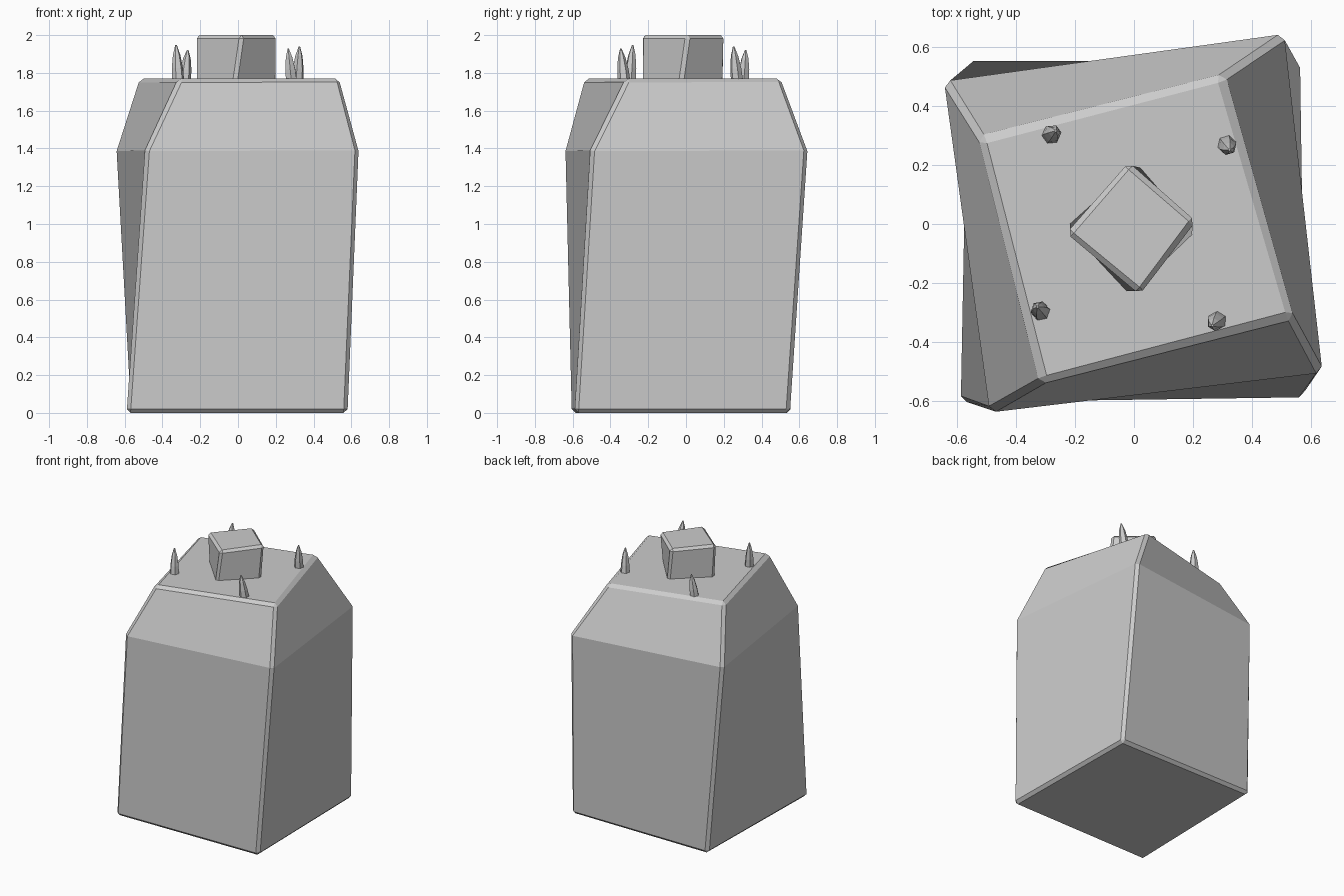
import bpy, bmesh, math
from mathutils import Vector

if "Cube" in bpy.data.objects:
    bpy.data.objects.remove(bpy.data.objects["Cube"])


def finish(bm, name):
    bmesh.ops.recalc_face_normals(bm, faces=bm.faces)
    mesh = bpy.data.meshes.new(name)
    bm.to_mesh(mesh)
    bm.free()
    obj = bpy.data.objects.new(name, mesh)
    bpy.context.collection.objects.link(obj)
    return obj


def loft(bm, rings):
    """Skin a stack of equal-length rings and cap both ends."""
    loops = [[bm.verts.new(p) for p in r] for r in rings]
    n = len(loops[0])
    for a, b in zip(loops, loops[1:]):
        for i in range(n):
            j = (i + 1) % n
            bm.faces.new((a[i], a[j], b[j], b[i]))
    bm.faces.new(loops[0][::-1])
    bm.faces.new(loops[-1])
    return loops


def twisted_block(name, levels, bevel, sharp_levels):
    """Four-sided twisted block; rings not in sharp_levels stay unbevelled."""
    bm = bmesh.new()
    loops = loft(bm, [[(x, y, z) for x, y in pts] for z, pts in levels])
    level = {v: k for k, ring in enumerate(loops) for v in ring}
    edges = []
    for e in bm.edges:
        a, b = (level[v] for v in e.verts)
        if a != b or a in sharp_levels:
            edges.append(e)
    bmesh.ops.bevel(bm, geom=edges, offset=bevel, offset_type='OFFSET',
                    segments=1, profile=0.5, affect='EDGES')
    return finish(bm, name)


# Main twisted body: base, shoulder and top squares
twisted_block("body", [
    (0.0, [(-0.59, -0.605), (0.58, -0.59), (0.565, 0.55), (-0.565, 0.555)]),
    (1.39, [(-0.49, -0.64), (0.64, -0.505), (0.51, 0.645), (-0.645, 0.485)]),
    (1.77, [(-0.312, -0.54), (0.54, -0.315), (0.30, 0.505), (-0.525, 0.29)]),
], 0.021, {0, 2})

# Small twisted cap on top
twisted_block("cap", [
    (1.76, [(-0.015, -0.24), (0.21, -0.025), (0.01, 0.205), (-0.23, -0.01)]),
    (2.0, [(0.022, -0.24), (0.21, 0.012), (-0.02, 0.21), (-0.23, -0.033)]),
], 0.018, {1})


# Leaning faceted spikes around the cap
def spike(name, base, tip, turn):
    bm = bmesh.new()
    b, t = Vector(base), Vector(tip)
    rings = []
    for f, r in ((0.0, 0.033), (0.35, 0.03), (0.72, 0.02), (1.0, 0.004)):
        c = b.lerp(t, f)
        rings.append([(c.x + r * math.cos(turn + k * math.tau / 6),
                       c.y + r * math.sin(turn + k * math.tau / 6), c.z)
                      for k in range(6)])
    loft(bm, rings)
    return finish(bm, name)


spike("spike_front_left", (-0.317, -0.297, 1.76), (-0.328, -0.282, 1.948), 0.2)
spike("spike_front_right", (0.283, -0.328, 1.76), (0.266, -0.345, 1.928), 0.5)
spike("spike_back_right", (0.315, 0.27, 1.76), (0.325, 0.252, 1.94), 0.3)
spike("spike_back_left", (-0.282, 0.303, 1.76), (-0.266, 0.316, 1.922), 0.1)
